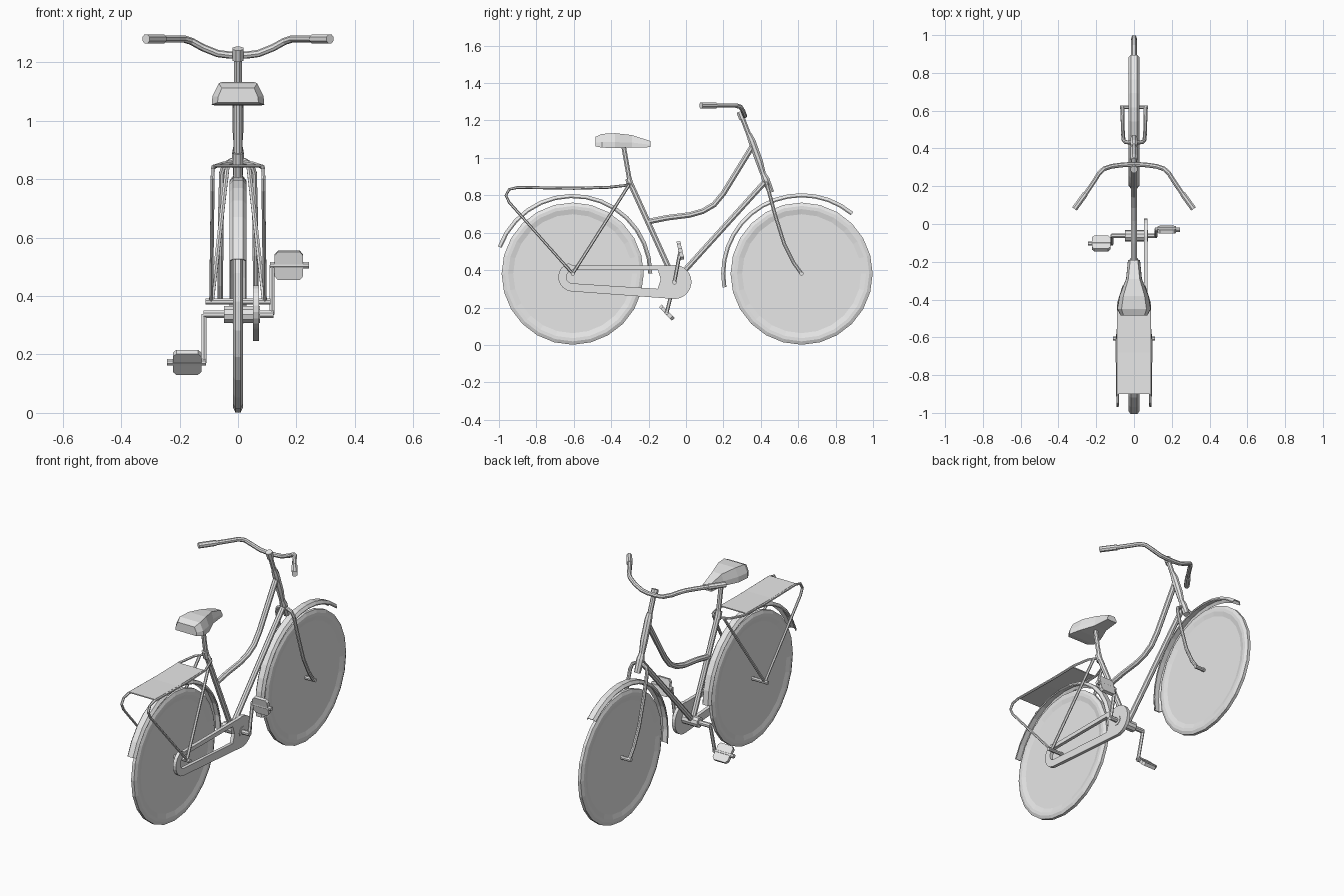
import bpy, bmesh
from math import sin, cos, pi, radians
from mathutils import Vector, Matrix

cube = bpy.data.objects.get("Cube")
if cube:
    bpy.data.objects.remove(cube, do_unlink=True)

grey = bpy.data.materials.new("light grey")
grey.use_nodes = True
GREY = (0.8, 0.8, 0.8, 1)
grey.diffuse_color = GREY
grey.node_tree.nodes["Principled BSDF"].inputs["Base Color"].default_value = GREY

REAR = Vector((0, -0.606, 0.381))
FRONT = Vector((0, 0.618, 0.381))
CRANK = Vector((0, -0.062, 0.337))


def finish(name, bm):
    bmesh.ops.recalc_face_normals(bm, faces=bm.faces)
    mesh = bpy.data.meshes.new(name)
    bm.to_mesh(mesh)
    bm.free()
    obj = bpy.data.objects.new(name, mesh)
    obj.data.materials.append(grey)
    bpy.context.collection.objects.link(obj)
    return obj


def loft(name, rings, closed=False, ring_closed=True):
    """Skin a list of equal-length point rings."""
    bm = bmesh.new()
    rows = [[bm.verts.new(p) for p in ring] for ring in rings]
    n = len(rows[0])
    pairs = list(zip(rows, rows[1:])) + ([(rows[-1], rows[0])] if closed else [])
    for a, b in pairs:
        for i in range(n if ring_closed else n - 1):
            j = (i + 1) % n
            bm.faces.new((a[i], a[j], b[j], b[i]))
    if not closed:
        bm.faces.new(rows[0])
        bm.faces.new(rows[-1])
    return finish(name, bm)


def tube(name, points, radius, sides=8, radii=None):
    """Sweep a polygon along a path, mitred at each corner."""
    pts = [Vector(p) for p in points]
    rings, side = [], None
    for i, p in enumerate(pts):
        d0 = (p - pts[max(i - 1, 0)]).normalized()
        d1 = (pts[min(i + 1, len(pts) - 1)] - p).normalized()
        d = (d0 + d1).normalized()
        if side is None:
            ref = Vector((1, 0, 0)) if abs(d.x) < 0.8 else Vector((0, 0, 1))
            side = ref
        side = (side - d * side.dot(d)).normalized()
        up = d.cross(side)
        r = radii[i] if radii else radius
        rings.append([p + (side * cos(a) + up * sin(a)) * r
                      for a in (2 * pi * (k + 0.5) / sides for k in range(sides))])
    return loft(name, rings)


def flip(points):
    return [(-x, y, z) for x, y, z in points]


def pair(name, points, radius, sides=8):
    tube("left_" + name, points, radius, sides)
    tube("right_" + name, flip(points), radius, sides)


def on_circle(centre, x, r, deg):
    a = radians(deg)
    return centre + Vector((x, r * cos(a), r * sin(a)))


# Solid wheels with a bevelled tyre and a recessed disc
def wheel(name, centre):
    half = [(0.010, 0.001), (0.010, 0.318), (0.017, 0.345), (0.017, 0.362), (0.009, 0.380)]
    profile = half + [(-x, r) for x, r in reversed(half)]
    loft(name, [[on_circle(centre, x, r, 15 * k) for x, r in profile] for k in range(24)], closed=True)


wheel("rear_wheel", REAR)
wheel("front_wheel", FRONT)


# Mudguards: thin folded strips along an arc
def mudguard(name, centre, start, end, radius):
    outer = [(-0.029, -0.016), (-0.017, 0), (0.017, 0), (0.029, -0.016)]
    section = outer + [(x * 0.9, r - 0.006) for x, r in reversed(outer)]
    steps = 14
    loft(name, [[on_circle(centre, x, radius + r, start + (end - start) * k / steps)
                 for x, r in section] for k in range(steps + 1)])


mudguard("rear_mudguard", REAR, 0, 160, 0.426)
mudguard("front_mudguard", FRONT, 50, 190, 0.430)

# Frame
seat_top = (0, -0.30, 0.87)
tube("seat_tube", [seat_top, (0, -0.062, 0.345)], 0.016)
tube("seat_post", [(0, -0.335, 1.07), (0, -0.30, 0.87), (0, -0.27, 0.81)], 0.0135)
tube("seat_clamp", [(0, -0.308, 0.89), (0, -0.294, 0.845)], 0.019)
tube("down_tube", [(0, -0.055, 0.345), (0, 0.425, 0.875)], 0.016)
tube("top_tube", [(0, -0.20, 0.66), (0, -0.10, 0.68), (0, 0.02, 0.695), (0, 0.09, 0.715),
                  (0, 0.15, 0.75), (0, 0.20, 0.81), (0, 0.36, 1.07)], 0.016)
tube("head_tube", [(0, 0.337, 1.125), (0, 0.352, 1.09), (0, 0.392, 0.98), (0, 0.412, 0.915),
                   (0, 0.426, 0.885), (0, 0.455, 0.815)], 0.02,
     radii=[0.016, 0.021, 0.021, 0.016, 0.022, 0.018])
tube("stem", [(0, 0.293, 1.235), (0, 0.345, 1.10)], 0.014)
tube("stem_clamp", [(0, 0.288, 1.247), (0, 0.303, 1.208)], 0.02)

# Fork with a crown arch
blade = [(0.061, 0.618, 0.381), (0.061, 0.575, 0.44), (0.060, 0.525, 0.54),
         (0.058, 0.475, 0.70), (0.055, 0.443, 0.82), (0.045, 0.434, 0.85), (0.02, 0.431, 0.863)]
tube("fork", blade + flip(reversed(blade)), 0.0105)
tube("front_axle", [(-0.075, *FRONT.yz), (0.075, *FRONT.yz)], 0.011)
tube("rear_axle", [(-0.112, *REAR.yz), (0.112, *REAR.yz)], 0.011)

# Handlebar and grips
bar = [(0.03, 0.315, 1.225), (0.07, 0.312, 1.23), (0.12, 0.305, 1.25), (0.16, 0.292, 1.272),
       (0.185, 0.268, 1.28), (0.21, 0.228, 1.28), (0.29, 0.11, 1.28)]
tube("handlebar", flip(reversed(bar)) + bar, 0.0125)
pair("grip", [(0.257, 0.16, 1.28), (0.315, 0.08, 1.28)], 0.0165)

# Saddle: (y, half bottom width, half top width, bottom z, top z)
stations = [(-0.485, 0.070, 0.055, 1.062, 1.112), (-0.45, 0.090, 0.066, 1.055, 1.128),
            (-0.38, 0.078, 0.056, 1.052, 1.132), (-0.29, 0.042, 0.030, 1.056, 1.122),
            (-0.19, 0.032, 0.020, 1.057, 1.090)]
loft("saddle", [[(-b, y, z0), (b, y, z0), (b * 0.97, y, z0 + (z1 - z0) * 0.4),
                 (t, y, z1), (-t, y, z1), (-b * 0.97, y, z0 + (z1 - z0) * 0.4)]
                for y, b, t, z0, z1 in stations])

# Luggage rack: side rails, stays and a thin plate
pair("rack_rail", [(0.02, -0.30, 0.858), (0.055, -0.33, 0.852), (0.083, -0.42, 0.842),
                   (0.085, -0.60, 0.837), (0.085, -0.90, 0.842), (0.086, -0.945, 0.832),
                   (0.087, -0.963, 0.80), (0.087, -0.945, 0.762), (0.092, *REAR.yz)], 0.0075, 6)
pair("seat_stay", [(0.035, -0.305, 0.855), (0.09, *REAR.yz)], 0.0085, 6)
loft("rack_plate", [[(-0.085, y, z), (0.085, y, z), (0.085, y, z + 0.006), (-0.085, y, z + 0.006)]
                    for y, z in [(-0.90, 0.845), (-0.68, 0.84), (-0.44, 0.843)]])


# Chain guard: hollow run to the rear hub and a full disc at the crank
def arc(centre, r, start, end, steps):
    return [centre + Vector((0, r * cos(a), r * sin(a)))
            for a in (radians(start + (end - start) * k / steps) for k in range(steps + 1))]


hub = REAR + Vector((0, 0, -0.018))
outer = arc(hub, 0.077, 90, 263, 10)
inner = arc(hub, 0.034, 90, 263, 10)
# concave edge facing the opening, spread between the two runs
edge = [Vector((0, -0.15, 0.40)), Vector((0, -0.152, 0.30))]
front = arc(CRANK, 0.091, 105, -97, 16)
X0, X1 = Vector((0.052, 0, 0)), Vector((0.072, 0, 0))


def plate(name, outline):
    loft(name, [[p + X0 for p in outline], [p + X1 for p in outline]])


outer[0].z = 0.425
inner[0].z = 0.402
loop_out = [front[0]] + outer + [front[-1]]
loop_in = [edge[0]] + inner + [edge[1]]
loft("chain_guard_run", [[o + X0, o + X1, i + X1, i + X0] for o, i in zip(loop_out, loop_in)])
plate("chain_guard_disc", front + [edge[1], Vector((0, -0.135, 0.35)), edge[0]])

# Bottom bracket, cranks and pedals
tube("bottom_bracket", [(-0.048, *CRANK.yz), (0.075, *CRANK.yz)], 0.03, 10)
tube("crank_axle", [(-0.118, *CRANK.yz), (0.122, *CRANK.yz)], 0.014)


def pedal(side, sign, end, tilt):
    x = 0.116 * sign
    end = Vector((0, *end))
    tube(side + "_crank_arm", [(x, *CRANK.yz), (x, *end.yz)], 0.01, 6,)
    tube(side + "_pedal_axle", [(x - 0.006 * sign, *end.yz), (0.243 * sign, *end.yz)], 0.012)
    # eight-cornered block, thicker in the middle
    spin = Matrix.Rotation(radians(tilt), 4, 'X')
    place = Matrix.Translation((0.174 * sign, *end.yz)) @ spin
    corners = [(0.049, 0.036), (0.037, 0.05), (-0.037, 0.05), (-0.049, 0.036)]
    corners += [(-a, -b) for a, b in corners]
    loft(side + "_pedal", [[place @ Vector((a, b, h)) for a, b in corners] for h in (-0.01, 0.01)])


pedal("left", 1, (-0.03, 0.505), 103)
pedal("right", -1, (-0.103, 0.173), 134)
